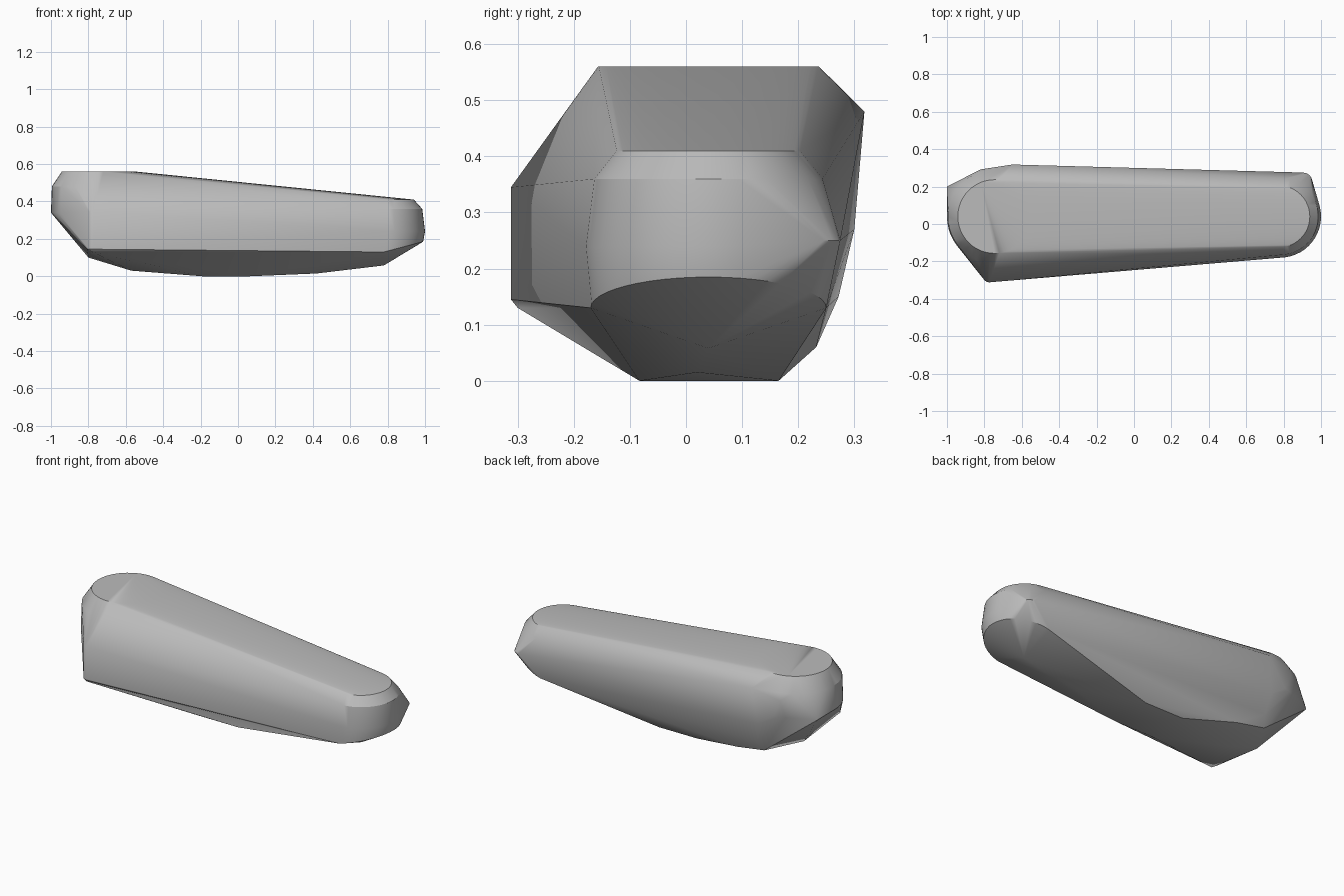
import bpy
import bmesh
from math import cos, sin, pi
from mathutils import Vector

default_cube = bpy.data.objects.get("Cube")
if default_cube:
    bpy.data.objects.remove(default_cube, do_unlink=True)


def make_material(name, colour):
    material = bpy.data.materials.new(name)
    material.use_nodes = True
    material.diffuse_color = colour
    material.node_tree.nodes["Principled BSDF"].inputs["Base Color"].default_value = colour
    return material


def ring(x, y, z, radius, tilt=0.0, segments=48):
    """Circle of points; tilt raises the +x side."""
    points = []
    for i in range(segments):
        angle = 2 * pi * i / segments
        points.append(Vector((x + radius * cos(angle),
                              y + radius * sin(angle),
                              z + tilt * cos(angle))))
    return points


def half_ring(points, centre_x, side):
    return [p for p in points if (p.x - centre_x) * side > -0.001]


def build_hull(name, points, material):
    """Wrap a tight convex skin around the guide points."""
    bm = bmesh.new()
    for point in points:
        bm.verts.new(point)
    result = bmesh.ops.convex_hull(bm, input=bm.verts)
    loose = {g for g in result["geom_interior"] + result["geom_unused"]
             if isinstance(g, bmesh.types.BMVert)}
    bmesh.ops.delete(bm, geom=list(loose), context="VERTS")
    bmesh.ops.recalc_face_normals(bm, faces=bm.faces)
    mesh = bpy.data.meshes.new(name)
    bm.to_mesh(mesh)
    bm.free()
    mesh.materials.append(material)
    obj = bpy.data.objects.new(name, mesh)
    bpy.context.collection.objects.link(obj)
    return obj


grey = make_material("plain grey", (0.5, 0.5, 0.5, 1.0))

BIG_X, SMALL_X, MID_Y = -0.745, 0.78, 0.04

# Tall end: flat round top with a bevelled shoulder
tall_end = ring(BIG_X, MID_Y, 0.56, 0.197)
tall_end += half_ring(ring(BIG_X, MID_Y, 0.48, 0.25), BIG_X, -1)
tall_end += half_ring(ring(BIG_X, MID_Y, 0.34, 0.255), BIG_X, -1)

# Low end: rounded drum with a sloping underside
low_end = ring(SMALL_X - 0.005, MID_Y, 0.41, 0.165)
low_end += half_ring(ring(SMALL_X, MID_Y, 0.36, 0.205), SMALL_X, 1)
low_end += half_ring(ring(SMALL_X, MID_Y, 0.24, 0.22), SMALL_X, 1)
low_end += half_ring(ring(SMALL_X, MID_Y, 0.13, 0.21, tilt=0.055), SMALL_X, 1)

# Front corner: upright rounded edge
front_corner = [p for z in (0.145, 0.345)
                for p in ring(-0.775, -0.28, z, 0.032, segments=16)]
front_corner.append(Vector((-0.78, -0.3, 0.13)))

# Back corners: ridge points and the small rounded spur
back_corners = [Vector(p) for p in (
    (-0.65, 0.318, 0.48), (-0.82, 0.292, 0.44), (-1.0, 0.2, 0.34),
    (-0.68, 0.3, 0.27), (-0.66, 0.272, 0.15), (-0.68, 0.24, 0.09),
    (-0.5, 0.232, 0.06))]
back_corners += ring(0.905, 0.227, 0.25, 0.048, segments=16)

# Keel: small flat underside rising towards both ends
keel = [Vector((x, y, 0)) for x in (-0.19, 0.06) for y in (-0.083, 0.165)]
keel += [Vector(p) for p in (
    (0.42, 0.02, 0.015), (SMALL_X, MID_Y, 0.058),
    (-0.57, MID_Y, 0.03), (-0.8, MID_Y, 0.1))]

body = build_hull("faceted_body",
                  tall_end + low_end + front_corner + back_corners + keel, grey)

bpy.ops.object.select_all(action="DESELECT")
body.select_set(True)
bpy.context.view_layer.objects.active = body
bpy.ops.object.shade_smooth_by_angle(angle=pi / 6)
